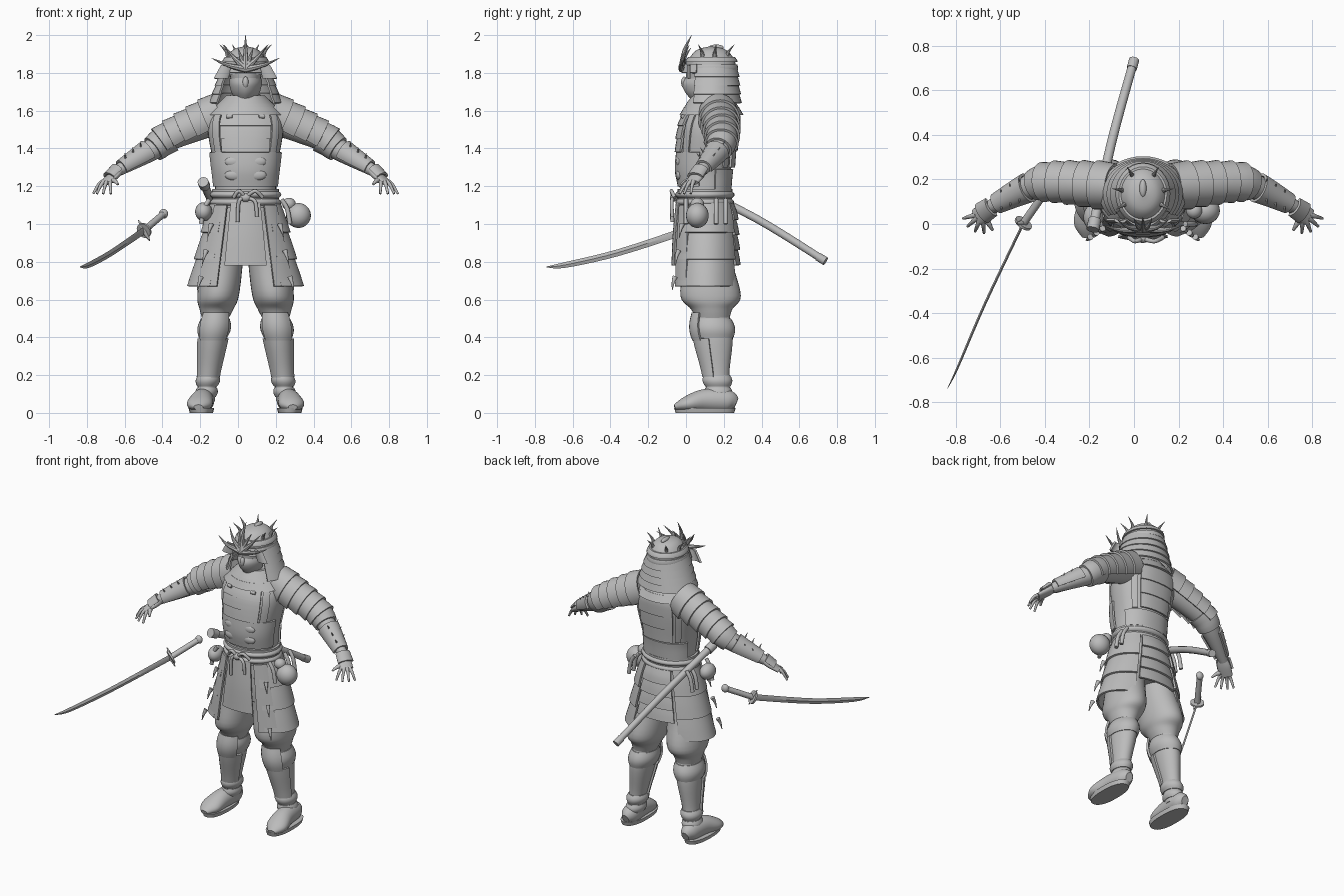
import bpy, bmesh, math
from mathutils import Vector

if "Cube" in bpy.data.objects:
    bpy.data.objects.remove(bpy.data.objects["Cube"])

CENTRE, BODY_Y, HEAD_Y = .04, .1, .135
PLATE = .012
grey = bpy.data.materials.new("plain_grey")
grey.use_nodes = True
grey.diffuse_color = (.5, .5, .5, 1)
grey.node_tree.nodes["Principled BSDF"].inputs["Base Color"].default_value = grey.diffuse_color


def finish(name, bm, thick=0, mirror=False):
    """Turn a bmesh into a finished object, optionally thickened and mirrored."""
    bmesh.ops.recalc_face_normals(bm, faces=bm.faces)
    mesh = bpy.data.meshes.new(name)
    bm.to_mesh(mesh)
    bm.free()
    mesh.materials.append(grey)
    ob = bpy.data.objects.new(name, mesh)
    ob.location.x = CENTRE
    bpy.context.collection.objects.link(ob)
    if thick:
        solid = ob.modifiers.new("thickness", 'SOLIDIFY')
        solid.thickness, solid.offset = thick, 0
    if mirror:
        ob.modifiers.new("mirror", 'MIRROR').use_mirror_merge = False
    bpy.ops.object.select_all(action='DESELECT')
    ob.select_set(True)
    bpy.context.view_layer.objects.active = ob
    bpy.ops.object.convert(target='MESH')
    bpy.ops.object.shade_smooth_by_angle(angle=math.radians(35))


def ring(z, wide, deep, x=0, y=BODY_Y):
    return x, y, z, wide, deep


def fan(angle, radius, z=0):
    """Offset around the vertical axis; angle zero points to the front."""
    t = math.radians(angle)
    return Vector((radius * math.sin(t), -radius * math.cos(t), z))


def flow(rows, steps=5):
    """Smooth curve through a few rows."""
    out = []
    for i in range(len(rows) - 1):
        near = rows[max(i - 1, 0)], rows[i], rows[i + 1], rows[min(i + 2, len(rows) - 1)]
        for t in (s / steps for s in range(steps)):
            out.append([b + t * ((c - a) + t * ((2*a - 5*b + 4*c - d) + t * (3*b - a - 3*c + d))) / 2
                        for a, b, c, d in zip(*near)])
    return out + [list(rows[-1])]


def loft(name, rows, span=None, upright=True, thick=0, mirror=False, n=32, power=2):
    """Skin elliptical rows (x, y, z, half width, half depth).
    Upright rows lie flat with angle zero at the front; otherwise rows follow the
    path with angle zero on top. A span in degrees makes an open plate."""
    bm = bmesh.new()
    centres = [Vector(row[:3]) for row in rows]
    steep = abs((centres[-1] - centres[0]).normalized().z) > .9
    ref = Vector((0, 1, 0)) if steep else Vector((0, 0, 1))
    start, end = span or (0, 360)
    count = max(4, n * (end - start) // 360) + 1 if span else n
    rings = []
    for i, (c, row) in enumerate(zip(centres, rows)):
        side, up = Vector((1, 0, 0)), Vector((0, -1, 0))
        if not upright:
            d = (centres[min(i + 1, len(rows) - 1)] - centres[max(i - 1, 0)]).normalized()
            side = d.cross(ref).normalized()
            up = side.cross(d)
        loop = []
        for k in range(count):
            t = math.radians(start + (end - start) * k / (count - bool(span)))
            s, co = (math.copysign(abs(v) ** (2 / power), v) for v in (math.sin(t), math.cos(t)))
            loop.append(bm.verts.new(c + side * row[3] * s + up * row[4] * co))
        rings.append(loop)
    for low, high in zip(rings, rings[1:]):
        for k in range(count - bool(span)):
            j = (k + 1) % count
            bm.faces.new((low[k], low[j], high[j], high[k]))
    if not span:
        bm.faces.new(rings[0])
        bm.faces.new(rings[-1])
    finish(name, bm, thick, mirror)


def tube(name, points, thick, tip=None, mirror=False, n=12):
    """Round rod through points, tapering to the tip radius."""
    tip = thick if tip is None else tip
    last = len(points) - 1
    rows = [(*p, *[thick + (tip - thick) * i / last] * 2) for i, p in enumerate(points)]
    loft(name, flow(rows), upright=False, mirror=mirror, n=n)


def ball(name, centre, size, mirror=False):
    bm = bmesh.new()
    bmesh.ops.create_uvsphere(bm, u_segments=24, v_segments=14, radius=1)
    for v in bm.verts:
        v.co = Vector(centre) + Vector(a * b for a, b in zip(v.co, size))
    finish(name, bm, mirror=mirror)


def at(body, z):
    """Row of a body profile at a height."""
    for low, high in zip(body, body[1:]):
        if z <= high[2]:
            break
    f = (z - low[2]) / (high[2] - low[2])
    return [a + (b - a) * f for a, b in zip(low, high)]


def band(name, body, low, high, grow, flare=0, bulge=0, thick=PLATE, **options):
    """Armour that follows a body profile between two heights."""
    rows, steps = [], 6
    for f in (i / steps for i in range(steps + 1)):
        x, y, z, wide, deep = at(body, low + (high - low) * f)
        g = grow + flare * (1 - f) + bulge * math.sin(math.pi * f)
        rows.append((x, y, z, wide + g, deep + g))
    loft(name, rows, thick=thick, **options)


# Torso and the armour that hugs it
TORSO = flow([ring(1, .16, .12), ring(1.2, .16, .13), ring(1.3, .166, .14), ring(1.5, .2, .15, y=.12),
              ring(1.6, .17, .13, y=.14), ring(1.7, .06, .07, y=.14)])
loft("torso", TORSO, n=40, power=2.3)
chest = dict(n=48, power=2.3)
for i in range(3):
    z = 1.38 + .07 * i
    band("chest_lame", TORSO, z, z + .075, .008, .008, span=(-36, 36), **chest)
    band("back_lame", TORSO, z - .08 + .02 * i, z + .02 + .02 * i, .006, .008, span=(148, 212), **chest)
band("belly_plate", TORSO, 1.2, 1.38, .008, bulge=.006, span=(-80, 80), **chest)
band("waist_back_plate", TORSO, 1.18, 1.29, .006, span=(110, 250), **chest)
band("side_strap", TORSO, 1.38, 1.6, .004, span=(40, 56), mirror=True, **chest)
band("back_strap", TORSO, 1.3, 1.6, .004, span=(128, 142), mirror=True, **chest)
for z in (1.26, 1.33):
    ball("belly_relief", (.06, -.035, z), (.05, .02, .03), True)
for z in (1.43, 1.57):
    tube("chest_toggle", [(.07, -.02, z), (.1, -.015, z)], .011, mirror=True)
for i in range(3):
    z, grow = 1.675 - .03 * i, .03 * i
    loft("collar", [ring(z, .1 + grow, .1 + grow * .7, y=HEAD_Y),
                    ring(z - .035, .14 + grow, .128 + grow * .6, y=HEAD_Y)], thick=PLATE, n=40)

# Head, mask and helmet
loft("head", [ring(1.64, .06, .07), ring(1.7, .06, .09), ring(1.77, .08, .1), ring(1.86, .09, .1)])
loft("face_mask", flow([ring(1.665, .05, .07), ring(1.7, .07, .1), ring(1.74, .08, .114), ring(1.77, .08, .1)]),
     (-85, 85), thick=PLATE, power=1.7)
ball("mask_nose", (0, -.01, 1.75), (.016, .016, .03))
DOME = flow([ring(1.79, .11, .125, y=HEAD_Y), ring(1.86, .11, .125, y=HEAD_Y),
             ring(1.92, .07, .08, y=HEAD_Y), ring(1.94, .01, .01, y=HEAD_Y)])
loft("helmet_dome", DOME)
for z in (1.83, 1.87):
    band("helmet_band", DOME, z - .01, z + .01, .004, .004)
loft("helmet_brim", [ring(1.845, .11, .11), ring(1.8, .13, .12)], (-65, 65), thick=PLATE, power=1.7)
for i in range(4):
    z, wide, deep = 1.83 - .046 * i, .118 + .016 * i, .128 + .004 * i
    loft("neck_guard", [ring(z, wide, deep, y=HEAD_Y), ring(z - .052, wide + .024, deep + .015, y=HEAD_Y)],
         (52, 308), thick=PLATE, n=40)
loft("helmet_flap", [ring(1.84, .03, .02, .1, .03), ring(1.77, .04, .02, .13, .03)], (-60, 60),
     thick=PLATE, mirror=True)
ball("crown_jewel", (0, .16, 1.935), (.016, .04, .015))

# Crest horns fan over the brow, crown spikes ring the dome
brow = Vector((0, -.02, 1.82))
for angle, length in ((0, .18), (20, .12), (42, .17), (72, .19)):
    t = math.radians(angle)
    tip = Vector((math.sin(t) * length, .05 * math.cos(t), math.cos(t) * length))
    bend = brow + tip * .55 - Vector((0, .015, .01 * math.sin(t)))
    tube("crest_horn", [brow, bend, brow + tip], .02, .001, mirror=angle > 0, n=8)
for angle in (60, 100, 150):
    dome = Vector((0, HEAD_Y, 1.87))
    points = [dome + fan(angle, .09 + .05 * f * f, .08 * f) for f in (0, .5, 1)]
    tube("crown_spike", points, .016, .001, mirror=True, n=8)

# Arms with shoulder lames and bracers, from wrist to shoulder
ARM = flow([(.68, .08, 1.28, .03, .03), (.5, .17, 1.39, .057, .057),
            (.4, .19, 1.46, .07, .07), (.14, .17, 1.58, .09, .1)])
arm = dict(upright=False, mirror=True)
loft("arm", ARM, **arm)
for i in range(5):
    z = 1.43 + .03 * i
    band("shoulder_lame", ARM, z, z + .036, .006, .014, span=(-125, 125), **arm)
band("upper_sleeve", ARM, 1.4, 1.46, .008, **arm)
band("bracer", ARM, 1.295, 1.38, .008, span=(-115, 115), **arm)
for z in (1.31, 1.335, 1.36):
    x, y, z, wide, deep = at(ARM, z)
    for lean in (-.6, .6):
        spot = Vector((.1, lean, .8))
        tube("bracer_stud", [Vector((x, y, z)) + spot * r for r in (deep, deep + .02, deep + .045)],
             .008, .001, n=8, mirror=True)

# Hands: a palm and a fan of five digits
loft("palm", flow([(.67, .08, 1.285, .03, .026), (.7, .06, 1.255, .042, .022),
                   (.745, .03, 1.22, .04, .016)]), **arm)
loft("hand_guard", [(.675, .08, 1.285, .042, .036), (.72, .05, 1.245, .046, .028)], (-80, 80),
     thick=PLATE, **arm)
hand = Vector((.72, .05, 1.235))
for i in range(5):
    thumb = i == 4
    curl = .025 if thumb else .075
    tube("thumb" if thumb else "finger",
         [hand + fan(74 - 26 * i, r, -curl * f * f) for r, f in ((.03, .3), (.06, .6), (.09, 1))],
         .016 if thumb else .013, .006, mirror=True)


# Legs lean outward towards the feet
def leg_ring(z, wide, deep):
    return ring(z, wide, deep, x=.22 - .12 * z, y=.18 - .08 * z)


loft("trouser_leg", flow([leg_ring(1, .1, .12), leg_ring(.8, .11, .13), leg_ring(.62, .11, .16),
                          leg_ring(.55, .09, .11), leg_ring(.5, .07, .09)]), mirror=True)
SHIN = flow([leg_ring(.06, .05, .065), leg_ring(.2, .05, .065), leg_ring(.4, .072, .1), leg_ring(.53, .07, .09)])
loft("shin", SHIN, mirror=True)
band("knee_cuff", SHIN, .4, .5, .004, bulge=.012, thick=0, mirror=True)
band("knee_plate", SHIN, .385, .53, .012, bulge=.01, span=(-50, 50), mirror=True)
band("shin_plate", SHIN, .19, .395, .008, span=(-75, 75), mirror=True)
band("ankle_cuff", SHIN, .14, .2, .004, bulge=.012, thick=0, mirror=True)
band("ankle_wrap", SHIN, .085, .135, .003, bulge=.008, thick=0, mirror=True)

# Feet
loft("foot", flow([(.22, .266, .05, .025, .03), (.22, .22, .064, .053, .058), (.23, .1, .066, .06, .06),
                   (.245, 0, .046, .066, .04), (.25, -.06, .03, .024, .014)]), **arm)
loft("sole", [ring(0, .062, .155, .234), ring(.026, .068, .163, .234)], mirror=True, power=2.4)

# Belt, ropes and knot
band("belt", TORSO, 1.09, 1.18, .012)
for z in (1.115, 1.155):
    band("belt_rope", TORSO, z - .018, z + .018, .016, bulge=.014, thick=0)
knot = Vector((0, -.065, 1.14))
ball("belt_knot", knot, (.03, .02, .022))
for x, drop in ((.05, .1), (-.035, .13)):
    tube("knot_cord", [knot, knot + Vector((x, -.01, -.02)), knot + Vector((x * 1.2, -.008, -drop))], .01)
    tube("knot_loop", [knot, knot + Vector((x, -.012, .035)), knot + Vector((x * 1.8, .005, 0))], .01)


# Skirt tiers and panels share one flared profile
def skirt_ring(z, grow=0):
    drop = max(1.11 - z, 0)
    return ring(z, .18 + .25 * drop + grow, .145 + .04 * math.sqrt(drop) + grow, y=.107)


def skirt_plate(name, low, high, span, grow=0, flare=.014, mirror=False):
    middle = (low + high) / 2
    rows = [skirt_ring(low, grow + flare), skirt_ring(middle, grow + flare * .6), skirt_ring(high, grow)]
    loft(name, flow(rows), span, thick=PLATE, mirror=mirror, n=60)


loft("skirt_core", [skirt_ring(.84, -.035), skirt_ring(.95, -.015), skirt_ring(1.11, -.01)])
for i in range(3):
    z = 1.11 - .142 * i
    skirt_plate("side_tassets", z - .155, z, (38, 146), mirror=True)
for i in range(4):
    z = 1.11 - .08 * i
    skirt_plate("back_tassets", z - .088, z, (150, 210), -.005)
skirt_plate("front_panel", .78, 1.11, (-24, 24), .01, 0)
skirt_plate("front_side_panel", .67, 1.1, (30, 56), .012, 0, True)
for z in (.72, .86, 1):
    x, y, z, wide, deep = skirt_ring(z, .025)
    start = Vector((0, y, z)) + fan(55, wide * .95)
    tube("tasset_toggle", [start, start + Vector((.01, -.01, -.03)), start + Vector((.02, -.015, -.07))],
         .014, .002, True)
for y in (0, .16, .21):
    tube("hip_cord", [(.19, y, 1.13), (.22, y, 1.08), (.235, y, 1)], .012, mirror=True)

# Gourd and pouch at the hips
ball("gourd", (.28, .06, 1.045), (.066, .06, .066))
ball("gourd_neck", (.23, .06, 1.105), (.036, .036, .034))
ball("hip_pouch", (-.222, .03, 1.065), (.045, .06, .05))

# Scabbard
SHEATH = [Vector((-.222, -.01, 1.215)), Vector((-.14, .37, 1.03)), Vector((-.04, .735, .805))]
tube("scabbard", SHEATH, .022, .02, n=16)
tube("scabbard_mouth", [SHEATH[0].lerp(SHEATH[1], f) for f in (-.04, .08)], .029, n=16)
tube("scabbard_tip", [SHEATH[2].lerp(SHEATH[1], f) for f in (.1, -.01)], .023, n=16)

# Drawn sword
hilt = Vector((-.537, .003, .966))
loft("sword_blade", flow([(*hilt, .006, .02), (-.71, -.36, .848, .006, .018), (-.83, -.64, .783, .005, .015),
                          (-.877, -.738, .773, .001, .002)]), upright=False, n=4)
pommel = Vector((-.434, .15, 1.054))
tube("sword_guard", [hilt.lerp(pommel, f) for f in (-.03, .03)], .042, n=20)
for s in (-1, 1):
    prong = Vector((-.03, 0, .055)) * s
    tube("guard_prong", [hilt, hilt + prong * .6, hilt + prong], .016, .002)
tube("sword_grip", [hilt, hilt.lerp(pommel, .5), pommel], .018, n=14)
ball("sword_pommel", pommel, (.024, .02, .026))
